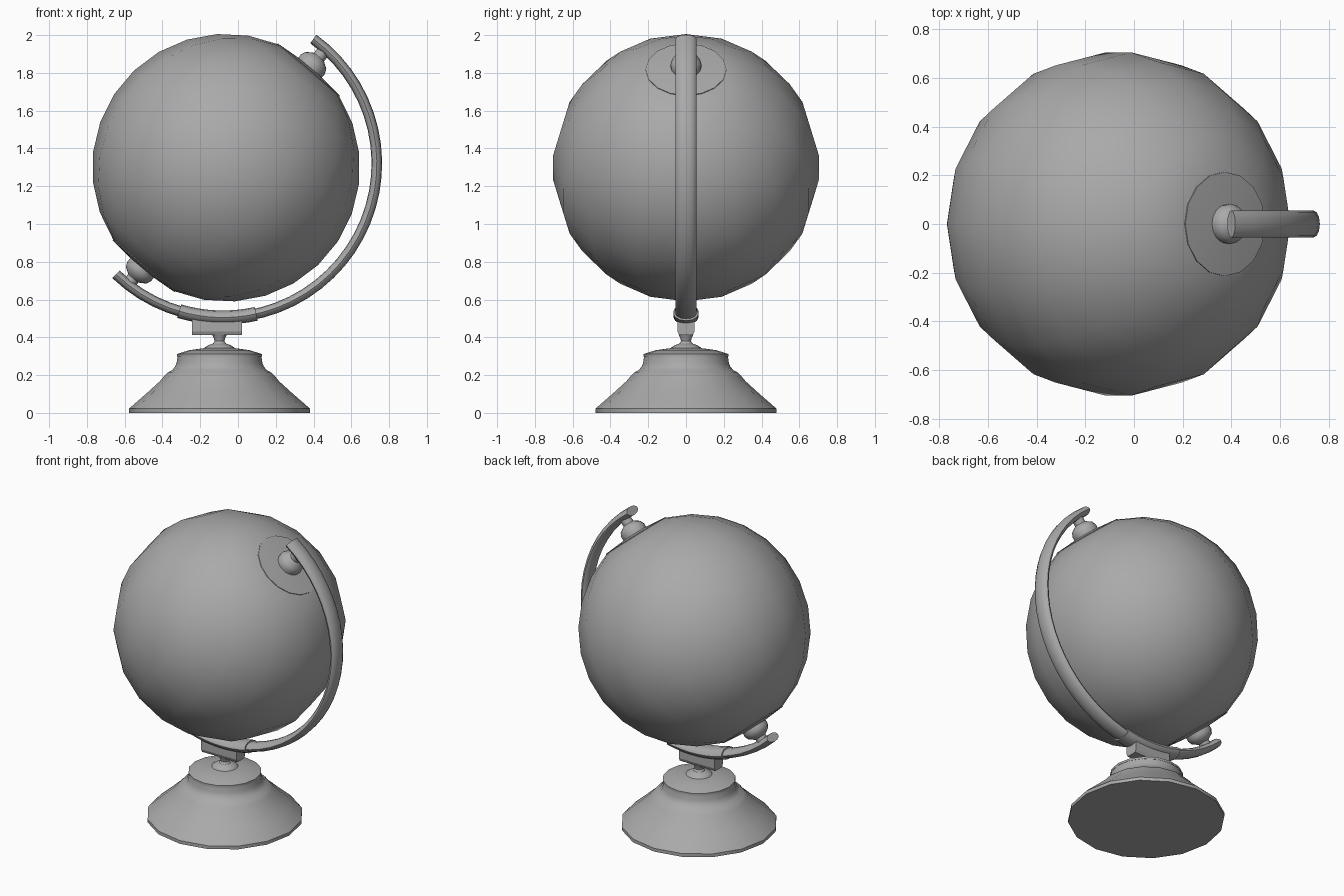
import bpy, bmesh
from math import sin, cos, pi, radians
from mathutils import Matrix

if "Cube" in bpy.data.objects:
    bpy.data.objects.remove(bpy.data.objects["Cube"], do_unlink=True)

grey = bpy.data.materials.new("plain_grey")
grey.use_nodes = True
grey.diffuse_color = (0.4, 0.4, 0.4, 1)
grey.node_tree.nodes["Principled BSDF"].inputs["Base Color"].default_value = (0.4, 0.4, 0.4, 1)

SIDES = 16
TILT = Matrix.Rotation(radians(40), 4, 'Y')
GLOBE_POS = Matrix.Translation((-0.063, 0, 1.298))
STAND_X = -0.098


def skin(name, rings, matrix=Matrix(), sharp=35):
    """Join equal rings of points into a capped, smooth-shaded tube."""
    bm = bmesh.new()
    loops = [[bm.verts.new(p) for p in ring] for ring in rings]
    n = len(loops[0])
    for a, b in zip(loops, loops[1:]):
        for i in range(n):
            j = (i + 1) % n
            bm.faces.new((a[i], a[j], b[j], b[i]))
    bm.faces.new(loops[0])
    bm.faces.new(loops[-1])
    bm.transform(matrix)
    bmesh.ops.recalc_face_normals(bm, faces=bm.faces)
    mesh = bpy.data.meshes.new(name)
    bm.to_mesh(mesh)
    bm.free()
    mesh.materials.append(grey)
    obj = bpy.data.objects.new(name, mesh)
    bpy.context.collection.objects.link(obj)
    bpy.ops.object.select_all(action='DESELECT')
    obj.select_set(True)
    bpy.context.view_layer.objects.active = obj
    bpy.ops.object.shade_smooth_by_angle(angle=radians(sharp))
    return obj


def lathe(name, profile, matrix=Matrix(), sides=SIDES):
    """Turn (radius, height) points around the local z axis."""
    rings = [[(r * cos(2 * pi * i / sides), r * sin(2 * pi * i / sides), z)
              for i in range(sides)] for r, z in profile]
    return skin(name, rings, matrix)


def arc_bar(name, start, end, steps, thick, width):
    """Sweep an oval section along the circle that surrounds the globe."""
    cx, cz, radius, n = -0.08, 1.32, 0.815, 12
    rings = []
    for k in range(steps + 1):
        t = radians(start + (end - start) * k / steps)
        ring = []
        for i in range(n):
            a = 2 * pi * i / n
            r = radius + thick * cos(a)
            ring.append((cx + r * cos(t), width * sin(a), cz + r * sin(t)))
        rings.append(ring)
    return skin(name, rings, sharp=40)


# Tilted globe, cut flat at both poles
bands, top_lat, R = 11, 72.6, 0.709
lats = [radians(-top_lat + 2 * top_lat * k / bands) for k in range(bands + 1)]
lathe("globe", [(R * cos(a), R * sin(a)) for a in lats], GLOBE_POS @ TILT)

# Pole plates and pivot knobs, mirrored to both ends of the axis
plate = [(0.214, 0.668), (0.214, 0.68), (0.08, 0.692)]
knob = [(0.08, 0.685), (0.082, 0.715), (0.07, 0.742), (0.045, 0.758),
        (0.035, 0.765), (0.035, 0.81)]
for end, sign in (("upper", 1), ("lower", -1)):
    place = GLOBE_POS @ TILT @ Matrix.Scale(sign, 4, (0, 0, 1))
    lathe(end + "_pole_plate", plate, place)
    lathe(end + "_pivot_knob", knob, place)

# Curved arm and the sleeve that grips it
arc_bar("curved_arm", -134, 54, 32, 0.028, 0.056)
arc_bar("arm_sleeve", -106.5, -77.5, 8, 0.037, 0.066)

# Bracket block below the sleeve, narrowed at its foot
half = 0.132
block = []
for z, w in ((0.412, 0.036), (0.432, 0.045), (0.5, 0.045)):
    block.append([(-0.111 + sx * half, sy * w, z)
                  for sx, sy in ((-1, -1), (1, -1), (1, 1), (-1, 1))])
skin("bracket_block", block, sharp=20)

# Turned stand: flared foot, stepped collar, cap, dome and neck
at_stand = Matrix.Translation((STAND_X, 0, 0))
lathe("flared_base", [
    (0.478, 0), (0.478, 0.022), (0.465, 0.035), (0.39, 0.1), (0.315, 0.168),
    (0.293, 0.195), (0.275, 0.213), (0.25, 0.227), (0.235, 0.245),
    (0.227, 0.265), (0.222, 0.3)], at_stand)
lathe("base_cap", [(0.224, 0.298), (0.224, 0.312), (0.16, 0.332),
                   (0.08, 0.343)], at_stand)
lathe("dome", [(0.085, 0.335), (0.08, 0.345), (0.06, 0.358), (0.035, 0.367),
               (0.026, 0.38), (0.03, 0.395), (0.04, 0.415)], at_stand)
